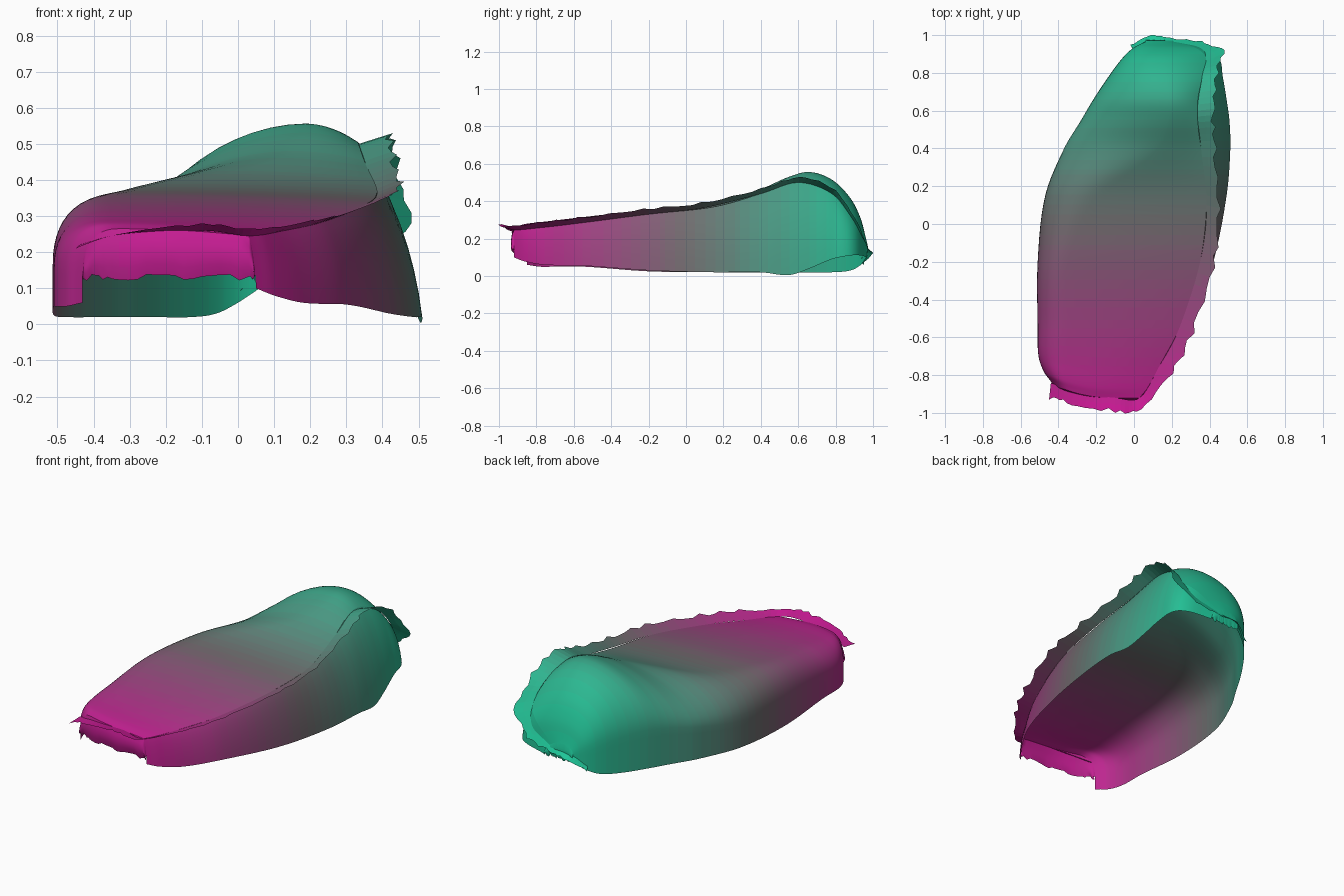
import bpy, bmesh, random
from math import sin, cos, pi
random.seed(4)

# Colour bands running from the magenta front to the green back
BANDS = 40
MAGENTA, GREY, GREEN = (0.79, 0.12, 0.58), (0.44, 0.42, 0.43), (0.14, 0.77, 0.59)
mats = []
for i in range(BANDS):
    t = 2 * i / (BANDS - 1)
    a, b, f = (MAGENTA, GREY, t) if t < 1 else (GREY, GREEN, t - 1)
    m = bpy.data.materials.new(f"gradient_{i:02d}")
    m.diffuse_color = [(p + (q - p) * f) ** 2.2 for p, q in zip(a, b)] + [1]
    mats.append(m)


def hermite(rows, y):
    """Smooth interpolation of table rows keyed by their first column."""
    n = len(rows)
    k = max(i for i in range(n - 1) if rows[i][0] <= y + 1e-9)
    p, q = rows[k], rows[k + 1]
    h = q[0] - p[0]
    t = (y - p[0]) / h

    def slope(i, c):
        lo, hi = rows[max(i - 1, 0)], rows[min(i + 1, n - 1)]
        return (hi[c] - lo[c]) / (hi[0] - lo[0])
    return [(2*t**3 - 3*t*t + 1) * p[c] + (t**3 - 2*t*t + t) * h * slope(k, c)
            + (3*t*t - 2*t**3) * q[c] + (t**3 - t*t) * h * slope(k + 1, c)
            for c in range(1, len(p))]


def surface(name, rows, smooth=True):
    """Quad grid object from rows of points, coloured by its y position."""
    bm = bmesh.new()
    grid = [[bm.verts.new(p) for p in r] for r in rows]
    for r, s in zip(grid, grid[1:]):
        for j in range(len(r) - 1):
            f = bm.faces.new((r[j], s[j], s[j + 1], r[j + 1]))
            y = f.calc_center_median().y
            f.material_index = min(BANDS - 1, max(0, int((y + 1) / 2 * BANDS)))
            f.smooth = smooth
    me = bpy.data.meshes.new(name)
    bm.to_mesh(me)
    bm.free()
    for m in mats:
        me.materials.append(m)
    ob = bpy.data.objects.new(name, me)
    bpy.context.collection.objects.link(ob)
    return ob


# y, left x, right crease x, right base x, top z, crease z, shoulder width, left base z, right base z, shoulder power
STATIONS = [
    (-0.92, -0.43, 0.03, 0.05, 0.265, 0.245, 0.10, 0.06, 0.10, 0.85),
    (-0.87, -0.475, 0.07, 0.10, 0.28, 0.25, 0.12, 0.05, 0.08, 0.85),
    (-0.76, -0.505, 0.13, 0.18, 0.292, 0.26, 0.15, 0.05, 0.06, 0.85),
    (-0.55, -0.51, 0.24, 0.30, 0.315, 0.285, 0.16, 0.05, 0.055, 0.85),
    (-0.20, -0.51, 0.35, 0.42, 0.355, 0.33, 0.16, 0.025, 0.03, 0.85),
    (0.15, -0.47, 0.385, 0.49, 0.388, 0.37, 0.27, 0.02, 0.02, 0.92),
    (0.40, -0.37, 0.355, 0.51, 0.465, 0.44, 0.48, 0.02, 0.02, 1.13),
    (0.55, -0.28, 0.335, 0.505, 0.53, 0.495, 0.46, 0.02, 0.005, 1.12),
    (0.66, -0.215, 0.335, 0.49, 0.556, 0.50, 0.40, 0.02, 0.04, 1.06),
    (0.78, -0.135, 0.36, 0.47, 0.515, 0.44, 0.30, 0.02, 0.09, 1.0),
    (0.88, -0.06, 0.38, 0.45, 0.415, 0.32, 0.22, 0.03, 0.11, 0.9),
    (0.935, 0.0, 0.32, 0.38, 0.305, 0.26, 0.16, 0.06, 0.11, 0.85),
    (0.965, 0.06, 0.20, 0.25, 0.19, 0.17, 0.08, 0.10, 0.10, 0.85),
]


def bend(p):
    """Sweep the left front corner back."""
    x, y, z = p
    s = min(1, max(0, (-0.6 - y) / 0.3))
    return x, y + 0.075 * s * max(0, (-0.12 - x) / 0.32) ** 2, z


def section(y):
    xl, xr, xb, zt, zr, sw, zl, zb, pw = hermite(STATIONS, y)
    zm = zl + 0.42 * (zt - zl)
    left = [(xl, y, zl + (zm - zl) * t / 5) for t in range(5)]
    for i in range(13):
        a = i / 12 * pi / 2
        left.append((xl + sw * (1 - max(0, cos(a)) ** pw), y, zm + (zt - zm) * sin(a) ** pw))
    for i in range(1, 15):
        t = i / 14
        left.append((xl + sw + (xr - xl - sw) * t, y, zt - (zt - zr) * t * t))
    right = [(xr + (xb - xr) * (0.6 * sin(t * pi / 16) + 0.4 * t / 8), y,
              zr + (zb - zr) * (0.45 * (1 - cos(t * pi / 16)) + 0.55 * t / 8)) for t in range(9)]
    return [bend(p) for p in left], right


Y0, Y1, N = STATIONS[0][0], STATIONS[-1][0], 110
secs = [section(Y0 + (Y1 - Y0) * 0.5 * (1 - cos(pi * i / N))) for i in range(N + 1)]

# Curved top with rounded left wall, and the separate right wall below the crease
surface("top_shell", [s[0] for s in secs])
surface("right_wall", [s[1] for s in secs])


# Front and back end walls hang from the end sections down to a ragged lower edge
def end_wall(name, sec, bottom, bulge, flip):
    top = [p for p in sec[0] + sec[1][1:] if p[2] > bottom]
    rows = []
    for x, y, z in top:
        low = bottom + random.uniform(-0.01, 0.01)
        rows.append([(x, y + bulge * sin(t * pi / 4), z + (low - z) * t / 4) for t in range(5)])
    surface(name, rows[::-1] if flip else rows)


end_wall("front_wall", secs[0], 0.13, -0.015, False)
end_wall("back_wall", secs[-1], 0.10, 0.008, True)

# Ragged thin flange, tilted up along the right: inner edge x, y, z then outer edge x, y, z
FLANGE = [
    (-0.44, -0.84, 0.22, -0.45, -0.93, 0.21),
    (-0.32, -0.89, 0.25, -0.33, -0.96, 0.25),
    (-0.10, -0.92, 0.26, -0.10, -1.00, 0.28),
    (0.03, -0.92, 0.245, 0.04, -0.98, 0.265),
    (0.13, -0.76, 0.26, 0.21, -0.79, 0.29),
    (0.24, -0.55, 0.285, 0.32, -0.58, 0.315),
    (0.35, -0.20, 0.33, 0.43, -0.23, 0.36),
    (0.385, 0.10, 0.365, 0.46, 0.08, 0.395),
    (0.355, 0.40, 0.44, 0.44, 0.40, 0.47),
    (0.335, 0.60, 0.50, 0.43, 0.61, 0.53),
    (0.36, 0.78, 0.44, 0.45, 0.80, 0.46),
    (0.38, 0.88, 0.32, 0.48, 0.92, 0.28),
    (0.32, 0.935, 0.22, 0.36, 0.97, 0.16),
    (0.20, 0.965, 0.16, 0.20, 0.985, 0.13),
    (0.07, 0.965, 0.14, 0.09, 1.00, 0.12),
    (-0.01, 0.93, 0.08, -0.02, 0.95, 0.06),
]
rows = []
keyed = [(i,) + p for i, p in enumerate(FLANGE)]
STEPS = 6
for i in range((len(FLANGE) - 1) * STEPS + 1):
    p = hermite(keyed, i / STEPS)
    w = 1.0 if i % STEPS == 0 else random.uniform(0.72, 1.0)
    rows.append([[p[c] + (p[c + 3] - p[c]) * w * t for c in range(3)] for t in (0, 0.5, 1)])
surface("ragged_flange", rows, smooth=False)
